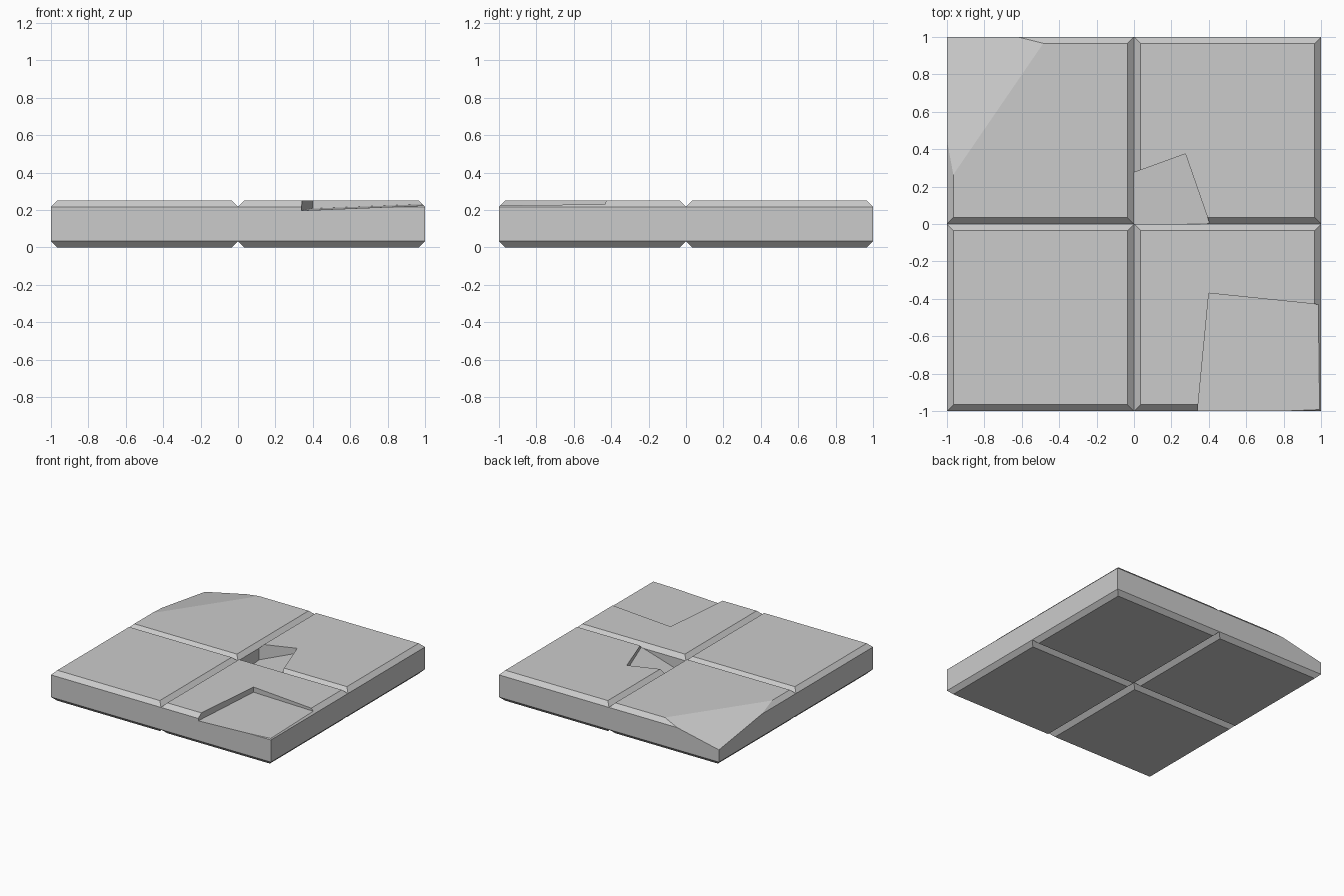
import bpy, bmesh

if "Cube" in bpy.data.objects:
    bpy.data.objects.remove(bpy.data.objects["Cube"])

HEIGHT, CHAMFER = 0.25, 0.034


def make_object(name, bm):
    bmesh.ops.recalc_face_normals(bm, faces=bm.faces)
    mesh = bpy.data.meshes.new(name)
    bm.to_mesh(mesh)
    bm.free()
    obj = bpy.data.objects.new(name, mesh)
    bpy.context.collection.objects.link(obj)
    return obj


def make_tile(name, x, y):
    # Slab with chamfered top and bottom rims
    bm = bmesh.new()
    bmesh.ops.create_cube(bm, size=1)
    for v in bm.verts:
        v.co.x += x
        v.co.y += y
        v.co.z = (v.co.z + 0.5) * HEIGHT
    rims = [e for e in bm.edges if abs(e.verts[0].co.z - e.verts[1].co.z) < 1e-5]
    bmesh.ops.bevel(bm, geom=rims, offset=CHAMFER, segments=1,
                    affect='EDGES', profile=0.5, clamp_overlap=True)
    return make_object(name, bm)


def chip(tile, outline, floor):
    # Remove everything above a sloping floor z = a + b*x + c*y inside the outline
    a, b, c = floor
    bm = bmesh.new()
    low = [bm.verts.new((x, y, a + b * x + c * y)) for x, y in outline]
    high = [bm.verts.new((x, y, 1.0)) for x, y in outline]
    bm.faces.new(low)
    bm.faces.new(high)
    n = len(outline)
    for i in range(n):
        j = (i + 1) % n
        bm.faces.new((low[i], low[j], high[j], high[i]))
    cutter = make_object("chip_cutter", bm)
    cutter.hide_render = True

    mod = tile.modifiers.new("chip", 'BOOLEAN')
    mod.operation = 'DIFFERENCE'
    mod.solver = 'EXACT'
    mod.object = cutter
    bpy.context.view_layer.update()
    deps = bpy.context.evaluated_depsgraph_get()
    mesh = bpy.data.meshes.new_from_object(tile.evaluated_get(deps))
    tile.modifiers.clear()
    tile.data = mesh
    bpy.data.objects.remove(cutter)


# Four paving tiles
tiles = {}
for row, y in (("front", -0.5), ("back", 0.5)):
    for side, x in (("left", -0.5), ("right", 0.5)):
        key = f"{row}_{side}"
        tiles[key] = make_tile(f"tile_{key}", x, y)

# Worn-off outer corner
chip(tiles["back_left"],
     [(-1.1, -0.1), (0.1, -0.1), (0.1, 1.1), (-1.1, 1.1)],
     (0.496, 0.2145, -0.147))

# Notch at the inner corner
chip(tiles["back_right"],
     [(-0.1, 0.239), (0.275, 0.375), (0.44, -0.1), (-0.1, -0.1)],
     (0.10, 0.30, 0.073))

# Shallow broken-off outer corner
chip(tiles["front_right"],
     [(0.4, -0.37), (1.1, -0.442), (1.1, -1.1), (0.33, -1.1)],
     (0.196, 0.041, 0.013))
